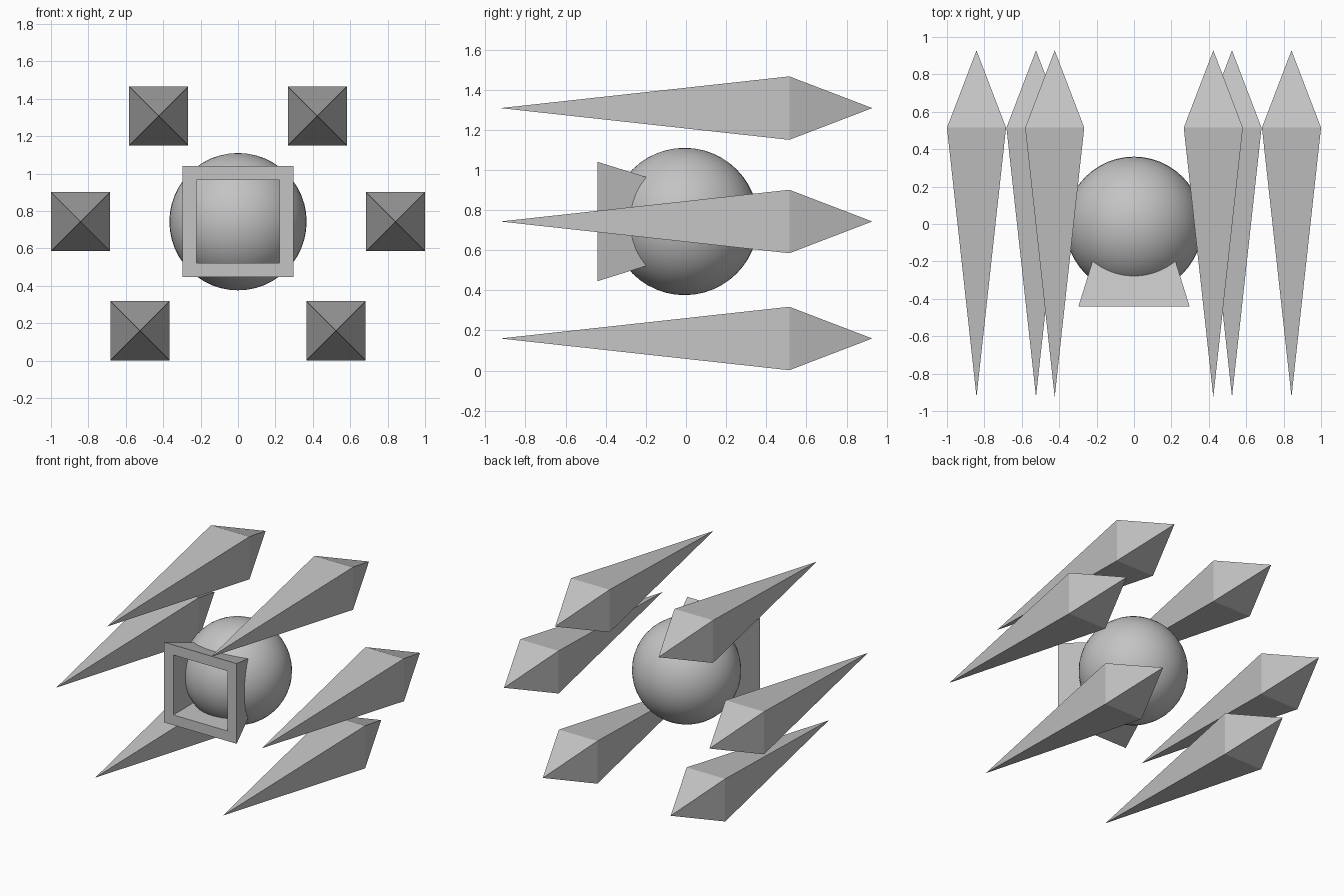
import bpy
import bmesh
from mathutils import Vector

cube = bpy.data.objects.get("Cube")
if cube:
    bpy.data.objects.remove(cube, do_unlink=True)

grey = bpy.data.materials.new("plain grey")
grey.use_nodes = True
colour = (0.55, 0.55, 0.55, 1)
grey.diffuse_color = colour
grey.node_tree.nodes["Principled BSDF"].inputs["Base Color"].default_value = colour

MID_Z = 0.743


def finish(name, bm, location):
    bmesh.ops.recalc_face_normals(bm, faces=bm.faces)
    mesh = bpy.data.meshes.new(name)
    bm.to_mesh(mesh)
    bm.free()
    mesh.materials.append(grey)
    obj = bpy.data.objects.new(name, mesh)
    obj.location = location
    bpy.context.collection.objects.link(obj)
    return obj


def square(bm, half, y):
    """Square ring of vertices facing along y."""
    corners = [(-1, -1), (1, -1), (1, 1), (-1, 1)]
    return [bm.verts.new(Vector((sx * half, y, sz * half))) for sx, sz in corners]


def bridge(bm, a, b):
    for i in range(4):
        j = (i + 1) % 4
        bm.faces.new((a[i], a[j], b[j], b[i]))


# Central ball
bm = bmesh.new()
bmesh.ops.create_uvsphere(bm, u_segments=48, v_segments=24, radius=0.367)
for f in bm.faces:
    f.smooth = True
finish("central_ball", bm, (0, -0.007, MID_Z))

# Square collar: straight opening, outside tapering to a thin edge in the ball
bm = bmesh.new()
outer_front = square(bm, 0.297, -0.44)
inner_front = square(bm, 0.222, -0.44)
back_edge = square(bm, 0.222, -0.2)
bridge(bm, outer_front, inner_front)
bridge(bm, inner_front, back_edge)
bridge(bm, back_edge, outer_front)
finish("front_collar", bm, (0, 0, MID_Z))


# Six spikes: long four-sided point forward, short point backward
def spike(name, x, z):
    bm = bmesh.new()
    ring = square(bm, 0.158, 0.515)
    for tip_y in (-0.925, 0.928):
        tip = bm.verts.new((0, tip_y, 0))
        for i in range(4):
            bm.faces.new((ring[i], ring[(i + 1) % 4], tip))
    finish(name, bm, (x, 0, z))


for level, x, z in (("upper", 0.424, 1.308), ("middle", 0.842, MID_Z), ("lower", 0.524, 0.16)):
    spike(level + "_left_spike", x, z)
    spike(level + "_right_spike", -x, z)
